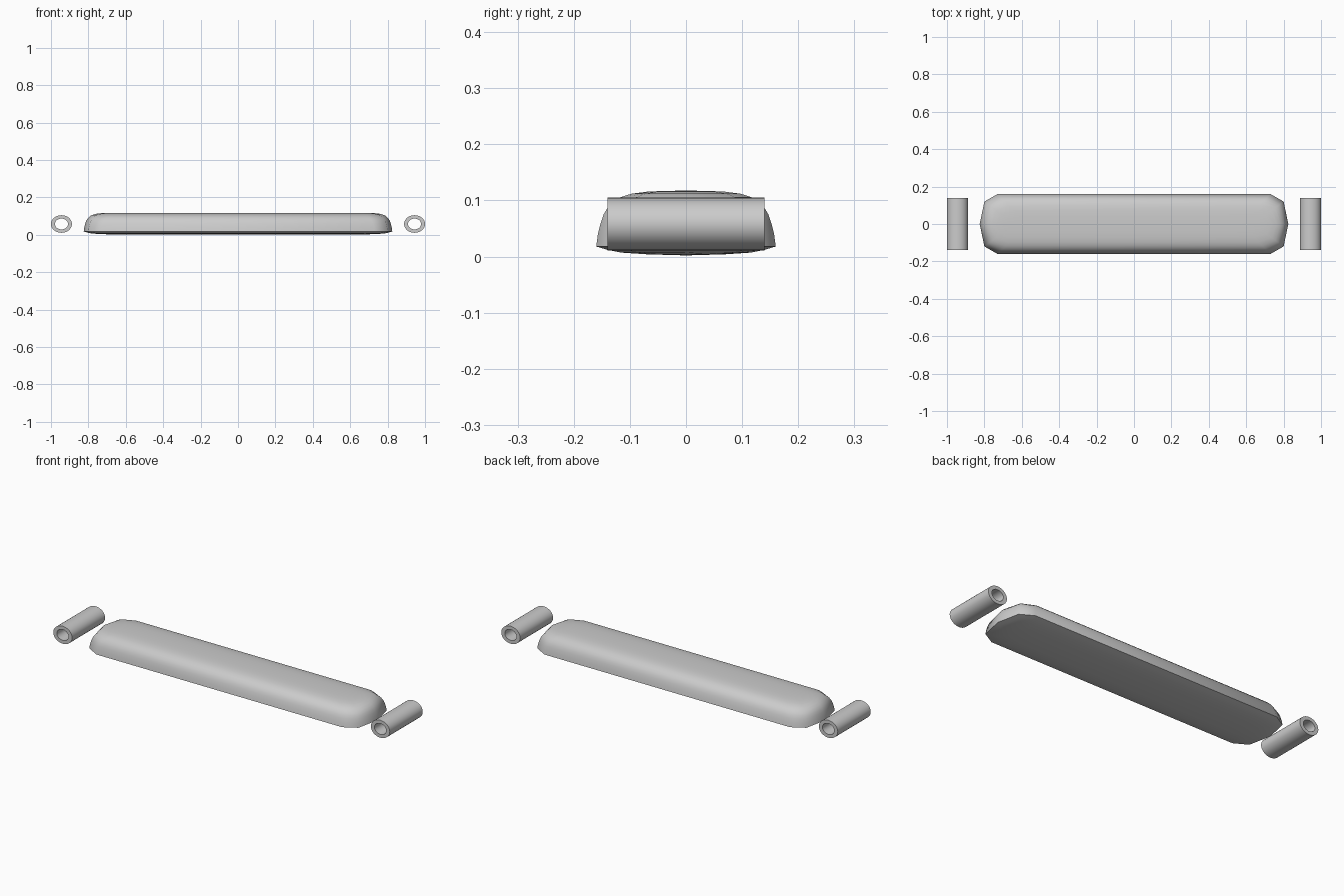
import bpy, bmesh, math

if "Cube" in bpy.data.objects:
    bpy.data.objects.remove(bpy.data.objects["Cube"])


def finish(name, bm, angle):
    bmesh.ops.remove_doubles(bm, verts=bm.verts, dist=0.0004)
    bmesh.ops.recalc_face_normals(bm, faces=bm.faces)
    me = bpy.data.meshes.new(name)
    bm.to_mesh(me)
    bm.free()
    ob = bpy.data.objects.new(name, me)
    bpy.context.collection.objects.link(ob)
    bpy.ops.object.select_all(action='DESELECT')
    ob.select_set(True)
    bpy.context.view_layer.objects.active = ob
    bpy.ops.object.shade_smooth_by_angle(angle=math.radians(angle))
    return ob


def bridge(bm, a, b):
    n = len(a)
    for i in range(n):
        j = (i + 1) % n
        bm.faces.new((a[i], a[j], b[j], b[i]))


# Pillow-like body: plan outline stacked at (height, inset) levels
LEVELS = [(0.002, 0.16), (0.004, 0.09), (0.007, 0.045), (0.012, 0.02),
          (0.018, 0.0), (0.04, 0.003), (0.06, 0.008), (0.075, 0.013),
          (0.088, 0.021), (0.098, 0.031), (0.106, 0.044), (0.112, 0.063),
          (0.1155, 0.09), (0.117, 0.12), (0.1175, 0.16)]
QUARTER = [(0.825, 0.0), (0.80, 0.75), (0.73, 1.0)]


def outline(inset):
    h = 0.16 - inset
    q = [(x - inset, y * h) for x, y in QUARTER]
    half = q + [(-x, y) for x, y in reversed(q)]
    return half + [(x, -y) for x, y in reversed(half[1:-1])]


bm = bmesh.new()
rings = [[bm.verts.new((x, y, z)) for x, y in outline(d)] for z, d in LEVELS]
for a, b in zip(rings, rings[1:]):
    bridge(bm, a, b)
finish("padded_body", bm, 50)


# Hollow oval tubes at each end
def tube(name, cx):
    n = 32
    bm = bmesh.new()
    loops = []
    for rx, rz, y in ((0.056, 0.047, -0.14), (0.056, 0.047, 0.14),
                      (0.035, 0.029, 0.14), (0.035, 0.029, -0.14)):
        loops.append([bm.verts.new((cx + rx * math.cos(2 * math.pi * i / n), y,
                                    0.058 + rz * math.sin(2 * math.pi * i / n)))
                      for i in range(n)])
    for k in range(4):
        bridge(bm, loops[k], loops[(k + 1) % 4])
    finish(name, bm, 40)


tube("left_tube", -0.944)
tube("right_tube", 0.944)
